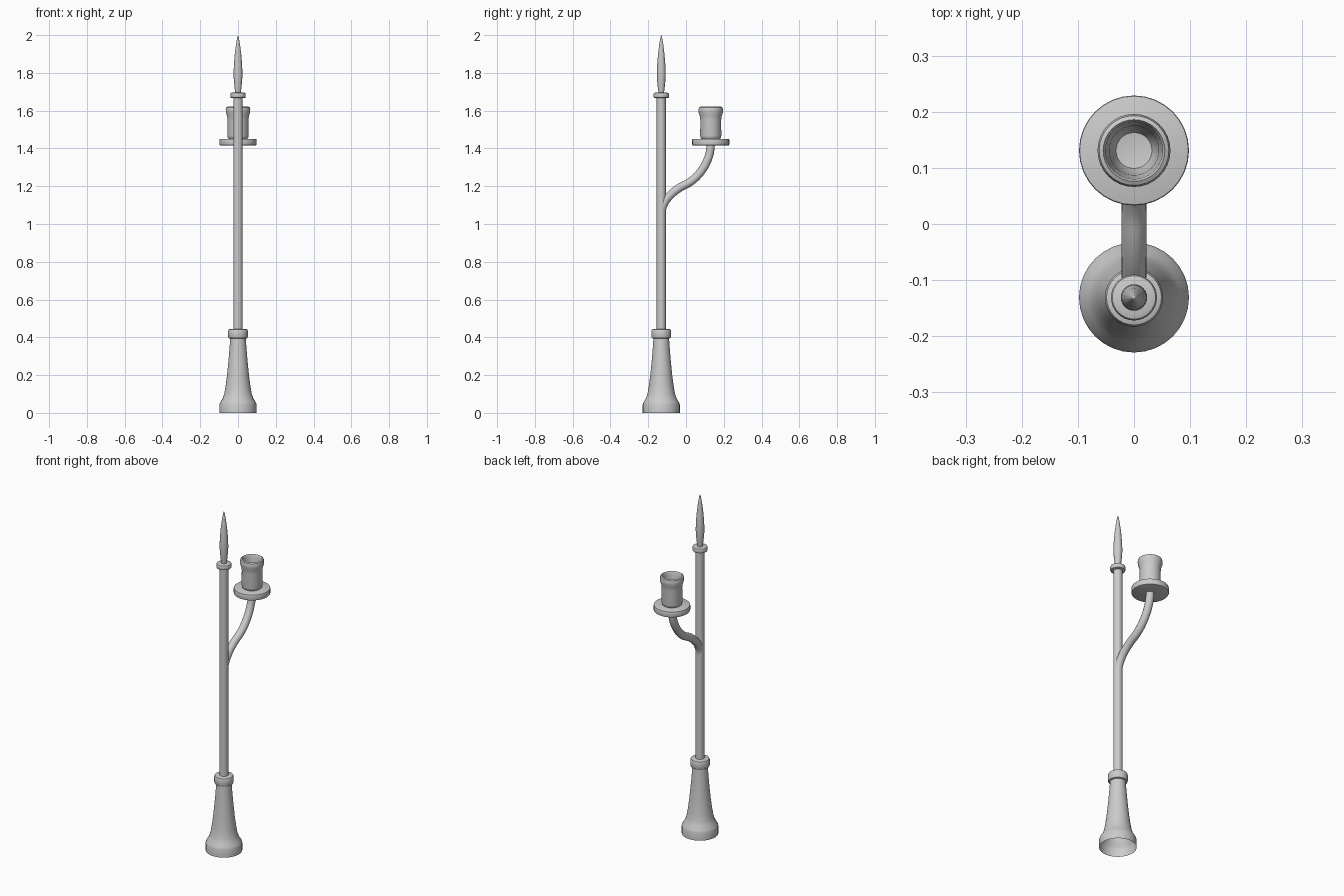
import bpy, bmesh, math

if "Cube" in bpy.data.objects:
    bpy.data.objects.remove(bpy.data.objects["Cube"])

POLE_Y, CUP_Y = -0.131, 0.131


def finish(obj, angle=40):
    bpy.ops.object.select_all(action='DESELECT')
    obj.select_set(True)
    bpy.context.view_layer.objects.active = obj
    bpy.ops.object.shade_smooth_by_angle(angle=math.radians(angle))


def lathe(name, profile, y, steps=32):
    """Spin a (radius, z) profile around a vertical axis at the given y."""
    bm = bmesh.new()
    verts = [bm.verts.new((r, 0, z)) for r, z in profile]
    edges = [bm.edges.new(pair) for pair in zip(verts, verts[1:])]
    bmesh.ops.spin(bm, geom=verts + edges, cent=(0, 0, 0), axis=(0, 0, 1),
                   angle=math.tau, steps=steps)
    bmesh.ops.remove_doubles(bm, verts=bm.verts, dist=0.0002)
    bmesh.ops.recalc_face_normals(bm, faces=bm.faces)
    mesh = bpy.data.meshes.new(name)
    bm.to_mesh(mesh)
    bm.free()
    obj = bpy.data.objects.new(name, mesh)
    obj.location.y = y
    bpy.context.collection.objects.link(obj)
    finish(obj)
    return obj


def ring(r, z0, z1, b):
    """Closed disc profile with softened rims."""
    return [(0, z0), (r - b, z0), (r - b * 0.3, z0 + b * 0.3), (r, z0 + b),
            (r, z1 - b), (r - b * 0.3, z1 - b * 0.3), (r - b, z1), (0, z1)]


# Flared foot, open underneath
lathe("base", [(0.098, 0), (0.098, 0.045), (0.094, 0.056), (0.082, 0.075),
               (0.073, 0.1), (0.066, 0.14), (0.058, 0.2), (0.051, 0.27),
               (0.045, 0.34), (0.041, 0.4)], POLE_Y)
lathe("base_collar", ring(0.052, 0.393, 0.445, 0.01), POLE_Y)

# Pole with top collar and flame-shaped finial
lathe("pole", [(0, 0.43), (0.024, 0.43), (0.024, 1.67), (0, 1.67)], POLE_Y)
lathe("top_collar", ring(0.041, 1.666, 1.695, 0.008), POLE_Y)
lathe("finial", [(0, 1.69), (0.014, 1.69), (0.018, 1.72), (0.022, 1.76),
                 (0.0235, 1.79), (0.022, 1.84), (0.017, 1.9), (0.01, 1.955),
                 (0.004, 1.988), (0, 2.0)], POLE_Y, 24)

# Curved arm reaching to the lamp
curve = bpy.data.curves.new("arm_path", 'CURVE')
curve.dimensions = '3D'
curve.bevel_depth = 0.022
curve.bevel_resolution = 6
curve.use_fill_caps = True
curve.resolution_u = 12
spline = curve.splines.new('BEZIER')
# Each row: point (y, z) and handle offset (y, z)
path = [(-0.129, 1.06, 0.0, 0.07), (0.0, 1.21, 0.05, 0.022), (CUP_Y, 1.425, 0.0, 0.11)]
spline.bezier_points.add(len(path) - 1)
for p, (y, z, dy, dz) in zip(spline.bezier_points, path):
    p.handle_left_type = p.handle_right_type = 'FREE'
    p.co = (0, y, z)
    p.handle_left = (0, y - dy, z - dz)
    p.handle_right = (0, y + dy, z + dz)
arm = bpy.data.objects.new("arm", curve)
bpy.context.collection.objects.link(arm)
bpy.ops.object.select_all(action='DESELECT')
arm.select_set(True)
bpy.context.view_layer.objects.active = arm
bpy.ops.object.convert(target='MESH')
finish(bpy.context.view_layer.objects.active)

# Lamp dish and hollow cup
lathe("dish", ring(0.098, 1.416, 1.45, 0.004), CUP_Y)
lathe("cup", [(0, 1.449), (0.046, 1.449), (0.054, 1.456), (0.056, 1.467),
              (0.055, 1.55), (0.058, 1.572), (0.064, 1.59), (0.065, 1.605),
              (0.062, 1.617), (0.055, 1.621), (0.051, 1.614), (0.050, 1.6),
              (0.044, 1.57), (0.040, 1.50), (0.032, 1.48), (0, 1.475)], CUP_Y)
